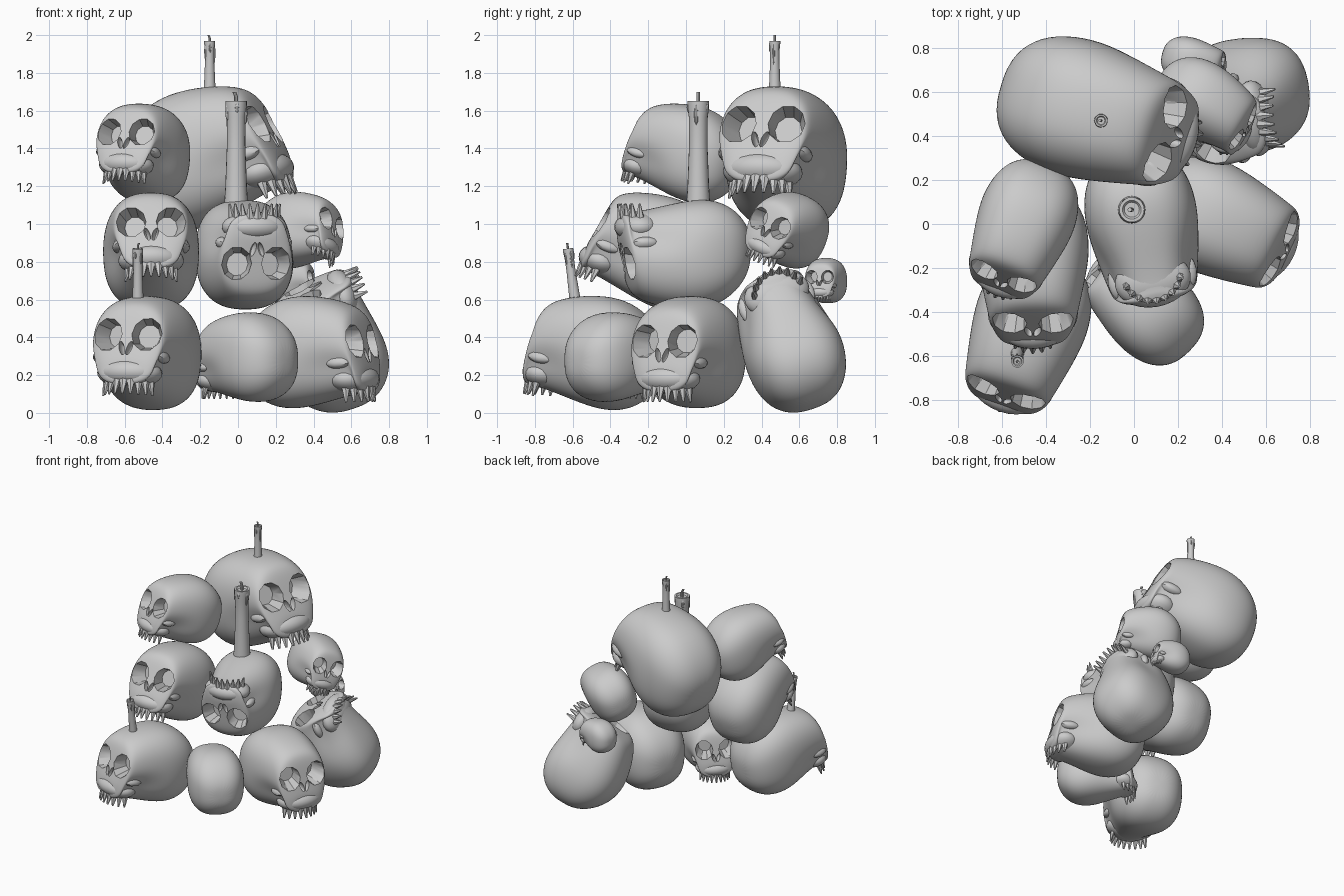
import bpy, bmesh, math
from mathutils import Matrix, Vector

if "Cube" in bpy.data.objects:
    bpy.data.objects.remove(bpy.data.objects["Cube"])


def new_object(name, bm):
    me = bpy.data.meshes.new(name)
    bmesh.ops.recalc_face_normals(bm, faces=bm.faces)
    bm.to_mesh(me)
    bm.free()
    ob = bpy.data.objects.new(name, me)
    bpy.context.collection.objects.link(ob)
    return ob


def smooth(me, angle):
    me.polygons.foreach_set("use_smooth", [True] * len(me.polygons))
    me.set_sharp_from_angle(angle=math.radians(angle))


def ellipsoid(bm, loc, radii, rot=0.0, seg=20):
    m = Matrix.Translation(loc) @ Matrix.Rotation(rot, 4, 'Y') @ Matrix.Diagonal((*radii, 1))
    bmesh.ops.create_uvsphere(bm, u_segments=seg, v_segments=seg // 2, radius=1, matrix=m)


def loft(bm, rings):
    rows = [[bm.verts.new(p) for p in r] for r in rings]
    n = len(rows[0])
    for a, b in zip(rows, rows[1:]):
        for i in range(n):
            bm.faces.new((a[i], a[(i + 1) % n], b[(i + 1) % n], b[i]))
    bm.faces.new(rows[0])
    bm.faces.new(rows[-1])


# Skull shell, width 1, facing -y: (y, half width, top z, bottom z)
SECTIONS = [(-.69, .16, -.16, -.34), (-.675, .25, -.08, -.39), (-.645, .32, .06, -.40),
            (-.615, .36, .24, -.41), (-.58, .385, .39, -.41), (-.50, .405, .475, -.42),
            (-.30, .45, .55, -.46), (0, .50, .60, -.53), (.25, .49, .57, -.55),
            (.46, .42, .45, -.47), (.60, .29, .28, -.32), (.66, .12, .10, -.16)]


def skull_ring(y, w, top, bot, n=24, e=2 / 2.5):
    pts = []
    for i in range(n):
        a = 2 * math.pi * i / n
        c, s = math.cos(a), math.sin(a)
        x = w * math.copysign(abs(c) ** e, c)
        z = (top + bot) / 2 + (top - bot) / 2 * math.copysign(abs(s) ** e, s)
        if z < -.12 and -.62 < y < -.2:      # hollow below the cheekbone
            x *= .84
        pts.append((x, y, z))
    return pts


def build_skull_mesh():
    bm = bmesh.new()
    loft(bm, [skull_ring(*s) for s in SECTIONS])
    shell = new_object("skull_shell", bm)
    sub = shell.modifiers.new("round", 'SUBSURF')
    sub.levels = sub.render_levels = 2

    # Eye sockets (tapered pits with a tilted angular rim) and nose slits
    bm = bmesh.new()
    for s in (-1, 1):
        m = (Matrix.Translation((s * .195, -.58, .12)) @ Matrix.Rotation(s * .2, 4, 'Z')
             @ Matrix.Rotation(s * .3, 4, 'Y') @ Matrix.Diagonal((.95, 1, 1.05, 1))
             @ Matrix.Rotation(math.pi / 2, 4, 'X'))
        bmesh.ops.create_cone(bm, cap_ends=True, segments=10, radius1=.115,
                              radius2=.19, depth=.34, matrix=m)
        ellipsoid(bm, (s * .04, -.66, -.03), (.028, .10, .075), s * .3, 12)
    cutter = new_object("socket_cutter", bm)
    cutter.hide_render = True
    cut = shell.modifiers.new("sockets", 'BOOLEAN')
    cut.operation, cut.solver, cut.object = 'DIFFERENCE', 'EXACT', cutter
    deps = bpy.context.evaluated_depsgraph_get()
    base = bpy.data.meshes.new_from_object(shell.evaluated_get(deps))
    bpy.data.objects.remove(shell)
    bpy.data.objects.remove(cutter)

    bm = bmesh.new()
    bm.from_mesh(base)
    # Muzzle bulge, cheekbones
    ellipsoid(bm, (0, -.50, -.26), (.335, .235, .155), 0, 28)
    for s in (-1, 1):
        ellipsoid(bm, (s * .29, -.47, -.08), (.11, .16, .07), s * .4, 16)
    # Upper teeth
    for i in range(9):
        t = math.radians(-66 + 16.5 * i)
        m = (Matrix.Translation((.27 * math.sin(t), -.41 - .275 * math.cos(t), -.42))
             @ Matrix.Rotation(t, 4, 'Z') @ Matrix.Rotation(-.2, 4, 'X')
             @ Matrix.Diagonal((1, .8, 1, 1)))
        bmesh.ops.create_cone(bm, cap_ends=True, segments=6, radius1=.012,
                              radius2=.046, depth=.15, matrix=m)
    me = bpy.data.meshes.new("skull")
    bm.to_mesh(me)
    bm.free()
    smooth(me, 35)
    return me


SKULL = build_skull_mesh()


def skull(name, loc, width, face, up=(0, 0, 1)):
    y = -Vector(face).normalized()
    x = y.cross(Vector(up)).normalized()
    z = x.cross(y)
    ob = bpy.data.objects.new(name, SKULL)
    bpy.context.collection.objects.link(ob)
    rot = Matrix((x, y, z)).transposed().to_4x4()
    ob.matrix_world = Matrix.Translation(loc) @ rot @ Matrix.Scale(width, 4)


# The pile: centre, width, facing direction
skull("top_large_skull", (-.20, .51, 1.34), .645, (.957, -.29, .31))
skull("top_left_skull", (-.50, .00, 1.37), .45, (-.37, -.93, .25))
skull("middle_left_skull", (-.46, -.16, .85), .52, (.0, -1, .34))
skull("middle_upturned_skull", (.04, .00, .85), .52, (.18, -1, 0), (0, 0, -1))
skull("middle_right_skull", (.31, .545, .96), .355, (.84, -.52, .03), (0, .42, .9))
skull("upended_skull", (.49, .56, .35), .53, (-.27, -.33, .9), (-.97, -.1, -.2))
skull("tiny_skull", (.265, .74, .695), .215, (.95, -.25, 0))
skull("lower_left_skull", (-.48, -.47, .31), .53, (-.33, -.94, .14))
skull("lower_middle_skull", (.055, -.38, .285), .425, (-.7, .7, 0))
skull("lower_right_skull", (.37, .02, .31), .53, (.9, -.42, .03))


# Candles with melted rim, drips and a bent wick
def candle(name, base, top, r, wick):
    base, top = Vector(base), Vector(top)
    h = (top - base).length
    bm = bmesh.new()
    profile = [(1.12, 0), (1.0, .2), (.85, .6), (.88, .85), (1.0, .94), (1.0, 1), (.75, 1), (.6, .98)]
    loft(bm, [[(r * k * math.cos(a), r * k * math.sin(a), h * t)
               for a in (2 * math.pi * i / 20 for i in range(20))] for k, t in profile])
    for i, d in enumerate((.10, .06, .12, .05, .08)):
        a = i * 1.26 + .4
        ellipsoid(bm, (r * .86 * math.cos(a), r * .86 * math.sin(a), h - d * .55),
                  (r * .22, r * .22, d * .5), 0, 8)
    wr = r * .14 + .002
    loft(bm, [[(wr * math.cos(a) + dx, wr * math.sin(a), z)
               for a in (math.pi * i / 4 for i in range(8))]
              for dx, z in ((0, h * .97), (0, h + wick * .5), (wr, h + wick))])
    ob = new_object(name, bm)
    smooth(ob.data, 40)
    ob.matrix_world = (Matrix.Translation(base)
                       @ (top - base).to_track_quat('Z', 'Y').to_matrix().to_4x4())


candle("top_candle", (-.15, .47, 1.70), (-.15, .47, 1.97), .029, .03)
candle("middle_candle", (-.01, .065, 1.09), (-.01, .065, 1.65), .057, .05)
candle("lower_candle", (-.53, -.585, .58), (-.53, -.625, .87), .028, .03)
